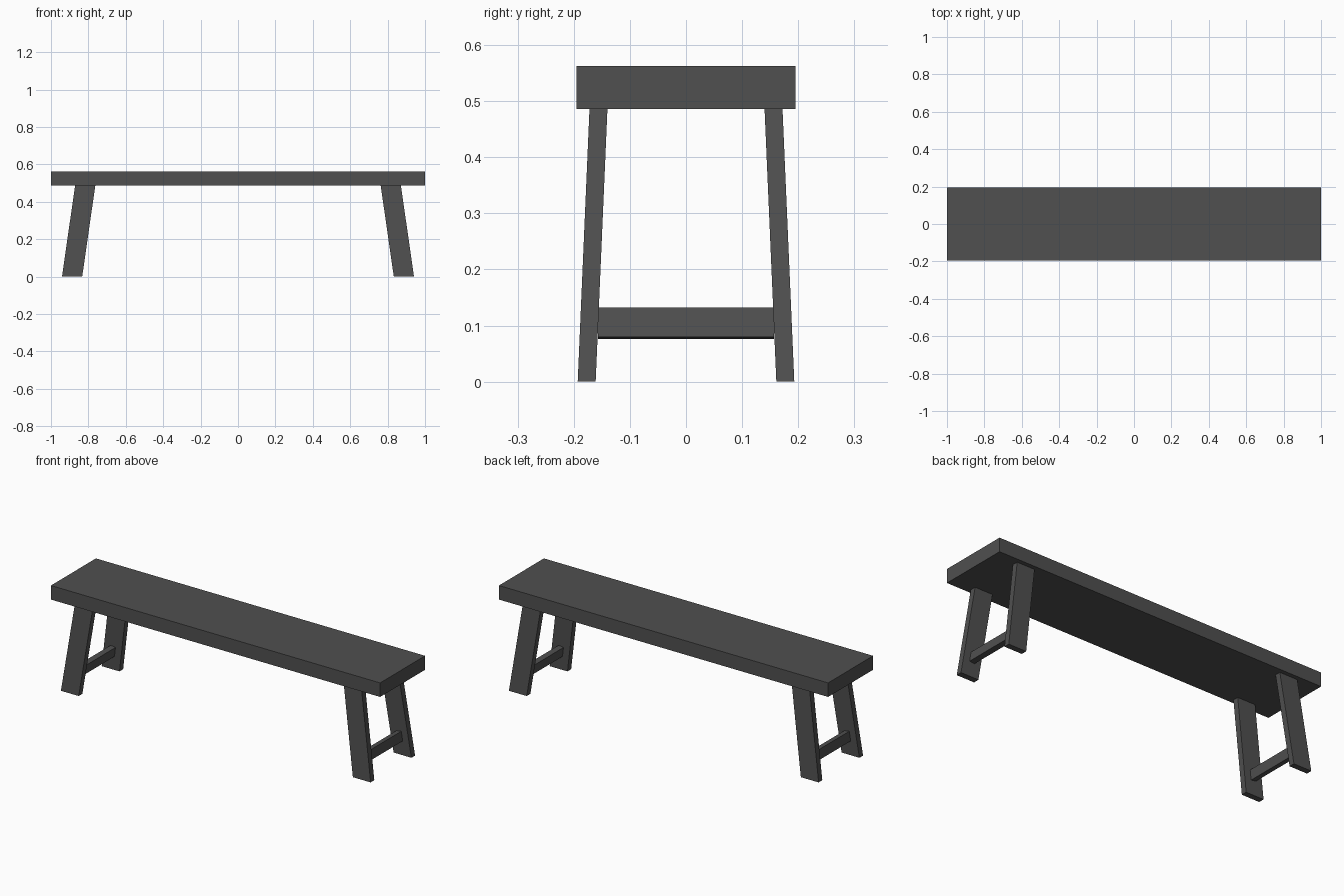
import bpy, bmesh, math
from mathutils import Matrix, Vector

if "Cube" in bpy.data.objects:
    bpy.data.objects.remove(bpy.data.objects["Cube"])

grey = bpy.data.materials.new("dark_grey")
grey.diffuse_color = (0.08, 0.08, 0.08, 1)
grey.use_nodes = True
grey.node_tree.nodes["Principled BSDF"].inputs["Base Color"].default_value = grey.diffuse_color

SEAT_BOTTOM, SEAT_TOP = 0.486, 0.563
LEAN_X, LEAN_Y = 0.07, 0.021      # outward splay of the legs at the floor


def make_box(name, size, matrix):
    bm = bmesh.new()
    bmesh.ops.create_cube(bm, size=1, matrix=matrix @ Matrix.Diagonal((*size, 1)))
    mesh = bpy.data.meshes.new(name)
    bm.to_mesh(mesh)
    bm.free()
    mesh.materials.append(grey)
    obj = bpy.data.objects.new(name, mesh)
    bpy.context.collection.objects.link(obj)
    return obj


# Seat plank
make_box("seat", (2, 0.39, SEAT_TOP - SEAT_BOTTOM),
         Matrix.Translation((0, 0, (SEAT_TOP + SEAT_BOTTOM) / 2)))

for end, sx in (("left", -1), ("right", 1)):
    # Splayed legs: upright boxes sheared outward, cut flat at floor and seat
    for side, sy in (("front", -1), ("back", 1)):
        shear = Matrix.Identity(4)
        shear[0][2] = -sx * LEAN_X / SEAT_BOTTOM
        shear[1][2] = -sy * LEAN_Y / SEAT_BOTTOM
        centre = Vector((sx * 0.852, sy * 0.1665, SEAT_BOTTOM / 2))
        make_box(f"{side}_{end}_leg", (0.108, 0.032, SEAT_BOTTOM),
                 Matrix.Translation(centre) @ shear)

    # Stretcher between the legs, tilted with them
    tilt = Matrix.Rotation(-sx * math.atan(LEAN_X / SEAT_BOTTOM), 4, 'Y')
    make_box(f"{end}_stretcher", (0.03, 0.314, 0.053),
             Matrix.Translation((sx * 0.872, 0, 0.104)) @ tilt)
